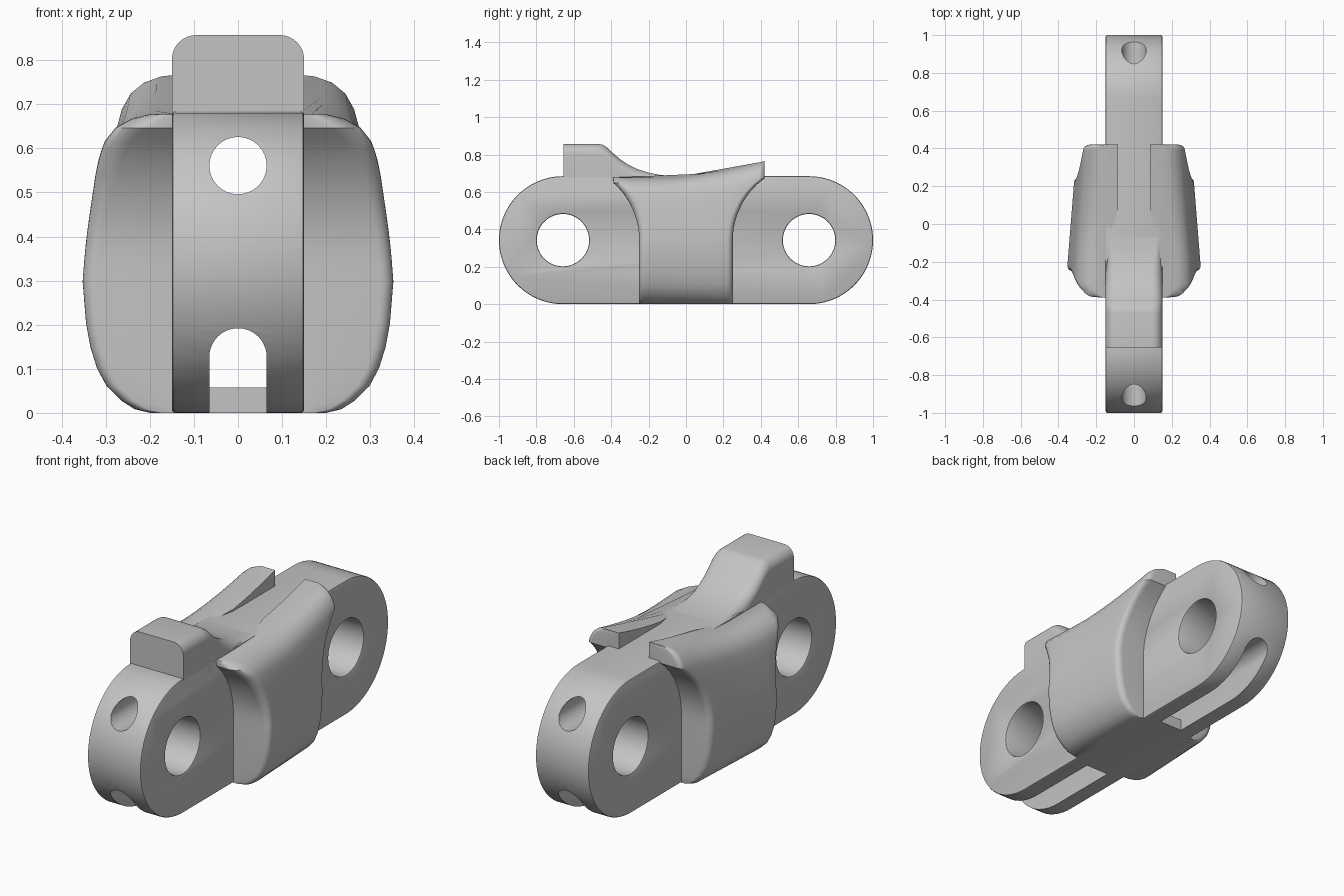
import bpy, bmesh, math
from math import sin, cos, pi, sqrt

if "Cube" in bpy.data.objects:
    bpy.data.objects.remove(bpy.data.objects["Cube"])

grey = bpy.data.materials.new("steel_grey")
grey.diffuse_color = (0.55, 0.55, 0.55, 1)
grey.use_nodes = True
grey.node_tree.nodes["Principled BSDF"].inputs["Base Color"].default_value = grey.diffuse_color


def loft(name, sections):
    """Closed solid skinned through equal-length loops of points."""
    bm = bmesh.new()
    loops = [[bm.verts.new(p) for p in s] for s in sections]
    n = len(loops[0])
    for a, b in zip(loops, loops[1:]):
        for i in range(n):
            j = (i + 1) % n
            bm.faces.new((a[i], a[j], b[j], b[i]))
    bm.faces.new(loops[0])
    bm.faces.new(loops[-1])
    bmesh.ops.recalc_face_normals(bm, faces=bm.faces)
    me = bpy.data.meshes.new(name)
    bm.to_mesh(me)
    bm.free()
    ob = bpy.data.objects.new(name, me)
    bpy.context.collection.objects.link(ob)
    me.materials.append(grey)
    return ob


def apply(ob, kind, **settings):
    mod = ob.modifiers.new(kind, kind)
    for k, v in settings.items():
        setattr(mod, k, v)
    bpy.context.view_layer.objects.active = ob
    bpy.ops.object.modifier_apply(modifier=mod.name)


def cut(ob, cutter):
    cutter.hide_render = True
    apply(ob, 'BOOLEAN', object=cutter, operation='DIFFERENCE', solver='EXACT')
    bpy.data.objects.remove(cutter)


def smooth(ob):
    bpy.ops.object.select_all(action='DESELECT')
    ob.select_set(True)
    bpy.context.view_layer.objects.active = ob
    bpy.ops.object.shade_smooth_by_angle(angle=math.radians(35))


def arc(cx, cy, r, a0, a1, n):
    return [(cx + r * cos(a0 + (a1 - a0) * i / n), cy + r * sin(a0 + (a1 - a0) * i / n))
            for i in range(n + 1)]


def along_x(name, prof, x0, x1):
    return loft(name, [[(x, y, z) for y, z in prof] for x in (x0, x1)])


def along_y(name, prof, y0, y1):
    return loft(name, [[(x, y, z) for x, z in prof] for y in (y0, y1)])


# link plate: stadium outline with two pin holes and softened edges
R, C = 0.342, 0.658
outline = arc(C, R, R, -pi / 2, pi / 2, 40) + arc(-C, R, R, pi / 2, 3 * pi / 2, 40)
plate = along_x("link_plate", outline, -0.15, 0.15)
for s in (-1, 1):
    cut(plate, along_x("pin_cutter", arc(s * C, R, 0.14, 0, 2 * pi, 48)[:-1], -0.3, 0.3))
apply(plate, 'BEVEL', width=0.008, segments=2, limit_method='ANGLE', angle_limit=math.radians(60))

# round upper bore, arched lower bore and the open slots under both ends
cut(plate, along_y("bore_cutter", arc(0, 0.561, 0.065, 0, 2 * pi, 32)[:-1], -1.2, 1.2))


def arch(floor):
    return arc(0, 0.127, 0.065, 0, pi, 20) + [(-0.065, floor), (0.065, floor)]


cut(plate, along_y("arch_cutter", arch(0.058), -0.5, 0.5))
for s in (-1, 1):
    cut(plate, along_y("slot_cutter", arch(-0.1), s * 0.28, s * 1.2))
smooth(plate)

# raised tooth at the front, sweeping down to the plate top
ridge = [(-.655, .857), (-.47, .857), (-.445, .852), (-.42, .836), (-.385, .803), (-.35, .773),
         (-.31, .747), (-.26, .722), (-.2, .703), (-.14, .691), (-.07, .684), (0, .680)]
sections = []
for y, h in ridge:
    r = min(0.055, h - 0.655)
    top = arc(0.15 - r, h - r, r, 0, pi / 2, 8) + arc(r - 0.15, h - r, r, pi / 2, pi, 8)
    sections.append([(x, y, z) for x, z in top + [(-0.15, 0.64), (0.15, 0.64)]])
smooth(loft("front_tooth", sections))

# side guides: bulging cheeks whose ends flare around the pin centres
# pairs of (height fraction, half width)
bulge = [(0, .2), (.012, .235), (.04, .265), (.09, .3), (.15, .322), (.22, .337), (.3, .347),
         (.44, .355), (.5, .352), (.55, .349), (.6, .345), (.66, .339), (.74, .33), (.8, .323),
         (.85, .315), (.88, .308), (.91, .3), (.955, .275), (.985, .24), (1, .2)]


def top_z(y):
    return 0.677 + 0.088 * (max(0, y + 0.1) / 0.52) ** 1.6


def end_y(f, side, limit):
    y = side * 0.25
    for _ in range(12):
        d = max(0, f * top_z(y) - R)
        y = side * min(limit, C - sqrt(max(0, 0.408 ** 2 - d * d)))
    return y


def inner_x(y):
    t = min(1, max(0, (y + 0.15) / 0.25))
    return 0.14 - 0.055 * t * t * (3 - 2 * t)


rows = []
for f, w in bulge:
    ya, yb = end_y(f, -1, 0.39), end_y(f, 1, 0.42)

    def outer(y):
        return w - 0.08 * (y + 0.25) * (w / 0.355) ** 2

    ra = min(0.03 + 0.05 * f ** 4, outer(ya) - 0.155)
    rb = min(0.03, outer(yb) - 0.155)
    ys = [(ya + ra * (1 - cos(k * pi / 12)), ra * (1 - sin(k * pi / 12))) for k in range(7)]
    ys += [(ya + ra + (yb - rb - ya - ra) * k / 8, 0) for k in range(1, 8)]
    ys += [(yb - rb * (1 - cos(k * pi / 12)), rb * (1 - sin(k * pi / 12))) for k in range(6, -1, -1)]
    row = [(outer(y) - dx, y, f * top_z(y)) for y, dx in ys]
    # inner wall, following the channel over the plate
    row += [(inner_x(y), y, f * top_z(y)) for y in [yb + (ya - yb) * k / 12 for k in range(13)]]
    rows.append(row)
guides = loft("side_guides", rows)
apply(guides, 'MIRROR', use_axis=(True, False, False))
smooth(guides)
